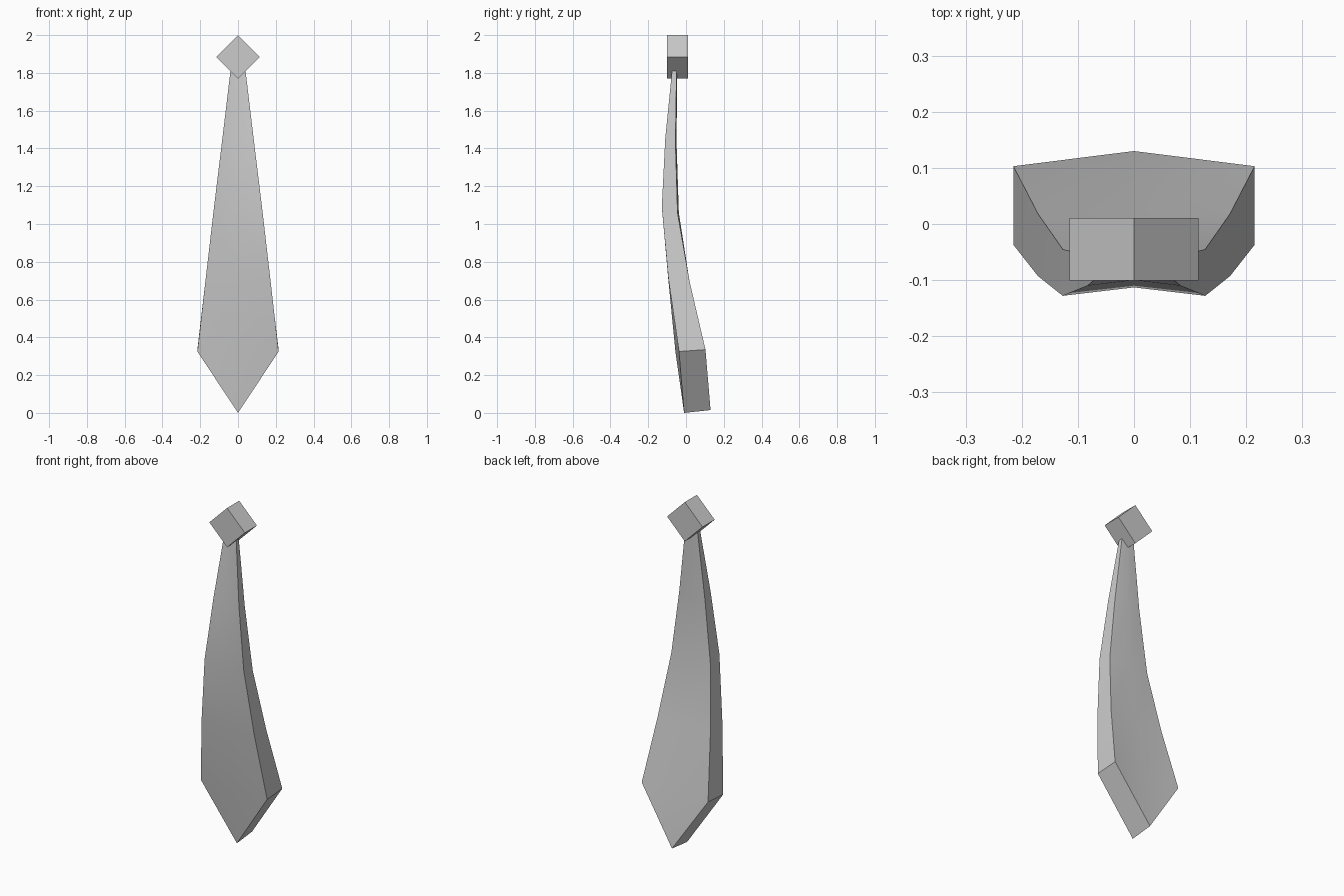
import bpy, bmesh, math
from mathutils import Matrix

if "Cube" in bpy.data.objects:
    bpy.data.objects.remove(bpy.data.objects["Cube"])


def finish(bm, name, smooth=False):
    bmesh.ops.recalc_face_normals(bm, faces=bm.faces)
    mesh = bpy.data.meshes.new(name)
    bm.to_mesh(mesh)
    bm.free()
    obj = bpy.data.objects.new(name, mesh)
    bpy.context.collection.objects.link(obj)
    if smooth:
        bpy.context.view_layer.objects.active = obj
        obj.select_set(True)
        bpy.ops.object.shade_smooth_by_angle(angle=math.radians(30))
        obj.select_set(False)
    return obj


# Tie blade: each row is half width, then (z, edge y, centre y) for front and back
rows = [
    (0.040, (1.81, -0.074, -0.070), (1.81, -0.050, -0.047)),
    (0.083, (1.45, -0.110, -0.100), (1.43, -0.056, -0.050)),
    (0.127, (1.09, -0.128, -0.113), (1.06, -0.045, -0.038)),
    (0.171, (0.71, -0.093, -0.094), (0.70, 0.018, 0.014)),
    (0.215, (0.325, -0.037, -0.056), (0.335, 0.103, 0.085)),
]
tips = [(0, -0.010, 0.0), (0, 0.130, 0.015)]

bm = bmesh.new()
outlines = []
for side in (0, 1):
    grid = []
    for row in rows:
        w, (z, edge_y, mid_y) = row[0], row[1 + side]
        grid.append([bm.verts.new(p) for p in
                     ((-w, edge_y, z), (0, mid_y, z), (w, edge_y, z))])
    tip = bm.verts.new(tips[side])
    for upper, lower in zip(grid, grid[1:]):
        for i in (0, 1):
            bm.faces.new((upper[i], upper[i + 1], lower[i + 1], lower[i]))
    for i in (0, 1):
        bm.faces.new((grid[-1][i], grid[-1][i + 1], tip))
    outlines.append([r[0] for r in grid] + [tip]
                    + [r[2] for r in reversed(grid)] + [grid[0][1]])

# Rim joining the front and back sheets
front, back = outlines
for i in range(len(front)):
    j = (i + 1) % len(front)
    bm.faces.new((front[i], front[j], back[j], back[i]))
finish(bm, "tie_blade", smooth=True)

# Knot: a square block turned onto its corner
bm = bmesh.new()
side_length = 0.115 * math.sqrt(2)
bmesh.ops.create_cube(bm, size=1, matrix=(
    Matrix.Translation((0, -0.045, 1.886))
    @ Matrix.Rotation(math.radians(45), 4, 'Y')
    @ Matrix.Diagonal((side_length, 0.112, side_length, 1))))
bmesh.ops.translate(bm, verts=bm.verts, vec=(0, 0, -0.001))
finish(bm, "tie_knot")
